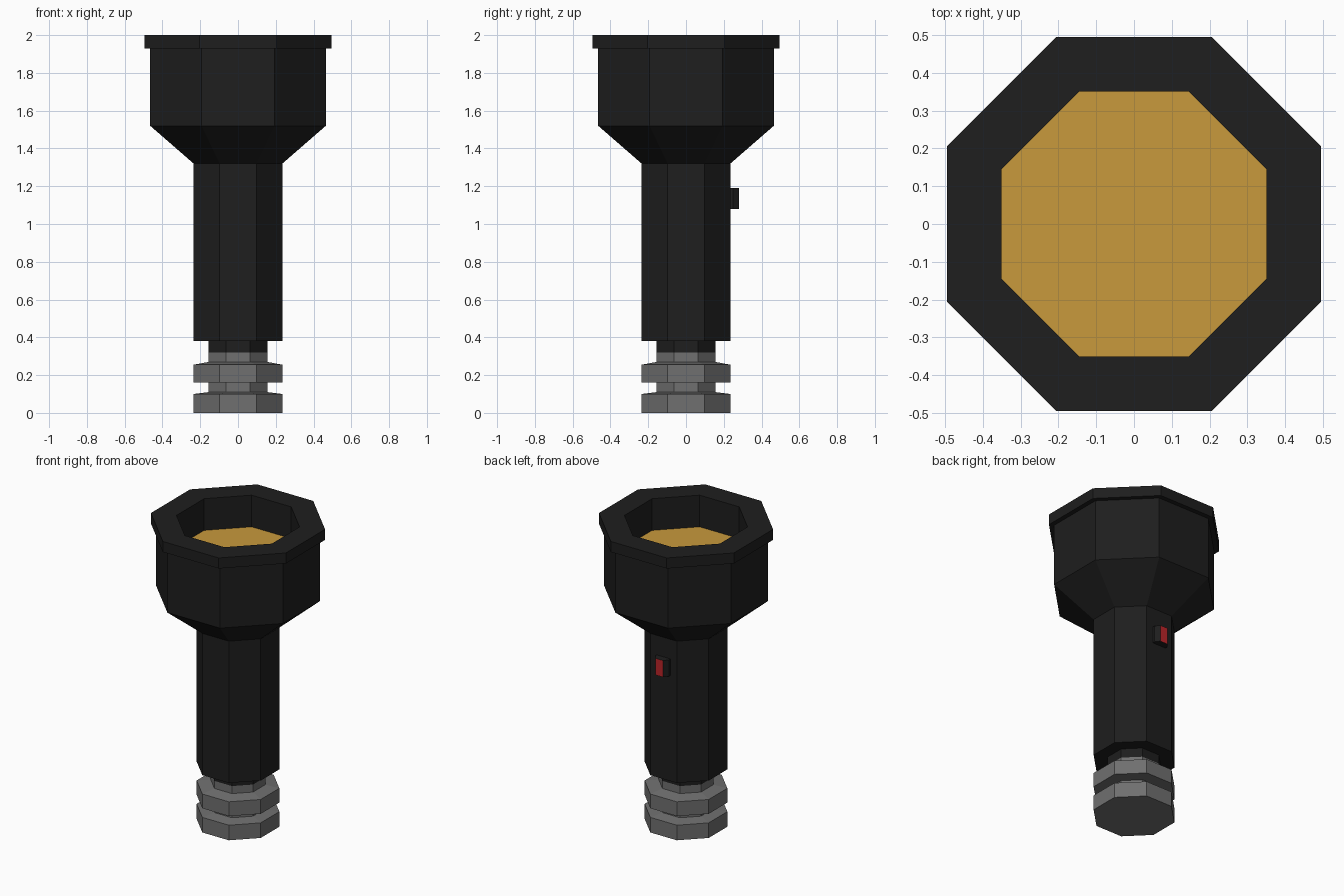
import bpy, bmesh
from math import cos, sin, pi

if "Cube" in bpy.data.objects:
    bpy.data.objects.remove(bpy.data.objects["Cube"])

SIDES = 8


def material(name, rgb):
    m = bpy.data.materials.new(name)
    m.diffuse_color = (*rgb, 1)
    m.use_nodes = True
    m.node_tree.nodes["Principled BSDF"].inputs["Base Color"].default_value = m.diffuse_color
    return m


black = material("black_plastic", (0.013, 0.013, 0.013))
metal = material("dark_metal", (0.16, 0.16, 0.16))
amber = material("amber_glass", (0.58, 0.32, 0.045))
red = material("red_button", (0.5, 0.018, 0.022))


def finish(name, bm, *mats):
    me = bpy.data.meshes.new(name)
    bm.to_mesh(me)
    bm.free()
    for m in mats:
        me.materials.append(m)
    ob = bpy.data.objects.new(name, me)
    bpy.context.collection.objects.link(ob)
    return ob


def lathe(name, profile, mat, cap_bottom=False, cap_top=False):
    """Octagonal turning; profile is (distance to flat, z), outside going up."""
    bm = bmesh.new()
    rings = []
    for apothem, z in profile:
        r = apothem / cos(pi / SIDES)
        angles = [(i + 0.5) * 2 * pi / SIDES for i in range(SIDES)]
        rings.append([bm.verts.new((r * cos(a), r * sin(a), z)) for a in angles])
    for lo, hi in zip(rings, rings[1:]):
        for i in range(SIDES):
            j = (i + 1) % SIDES
            bm.faces.new((lo[i], lo[j], hi[j], hi[i]))
    if cap_bottom:
        bm.faces.new(rings[0][::-1])
    if cap_top:
        bm.faces.new(rings[-1])
    return finish(name, bm, mat)


# Barrel, flared head, rim and reflector well in one shell
lathe("body", [(0.155, 0.32), (0.155, 0.38), (0.235, 0.38), (0.235, 1.32),
               (0.465, 1.52), (0.465, 1.93), (0.495, 1.93), (0.495, 2.0),
               (0.35, 2.0), (0.35, 1.79)], black)

# Lens at the bottom of the well
lathe("lens", [(0.35, 1.79)], amber, cap_top=True)

# Tail cap with two collars
tail = []
for z0, z1, z2, z3 in ((0, 0.1, 0.11, 0.16), (0.16, 0.255, 0.27, 0.32)):
    tail += [(0.235, z0), (0.235, z1), (0.155, z2), (0.155, z3)]
lathe("tail_cap", tail, metal, cap_bottom=True)

# Switch on the back, tapered housing with a red front face
plan = [(0.05, 0.22), (0.05, 0.25), (0.029, 0.28),
        (-0.029, 0.28), (-0.05, 0.25), (-0.05, 0.22)]
bm = bmesh.new()
base = bm.faces.new([bm.verts.new((x, y, 1.08)) for x, y in plan])
top = bmesh.ops.extrude_face_region(bm, geom=[base])["geom"]
bmesh.ops.translate(bm, vec=(0, 0, 0.11),
                    verts=[v for v in top if isinstance(v, bmesh.types.BMVert)])
bmesh.ops.recalc_face_normals(bm, faces=bm.faces)
for f in bm.faces:
    if f.normal.y > 0.9:
        f.material_index = 1
finish("switch", bm, black, red)
